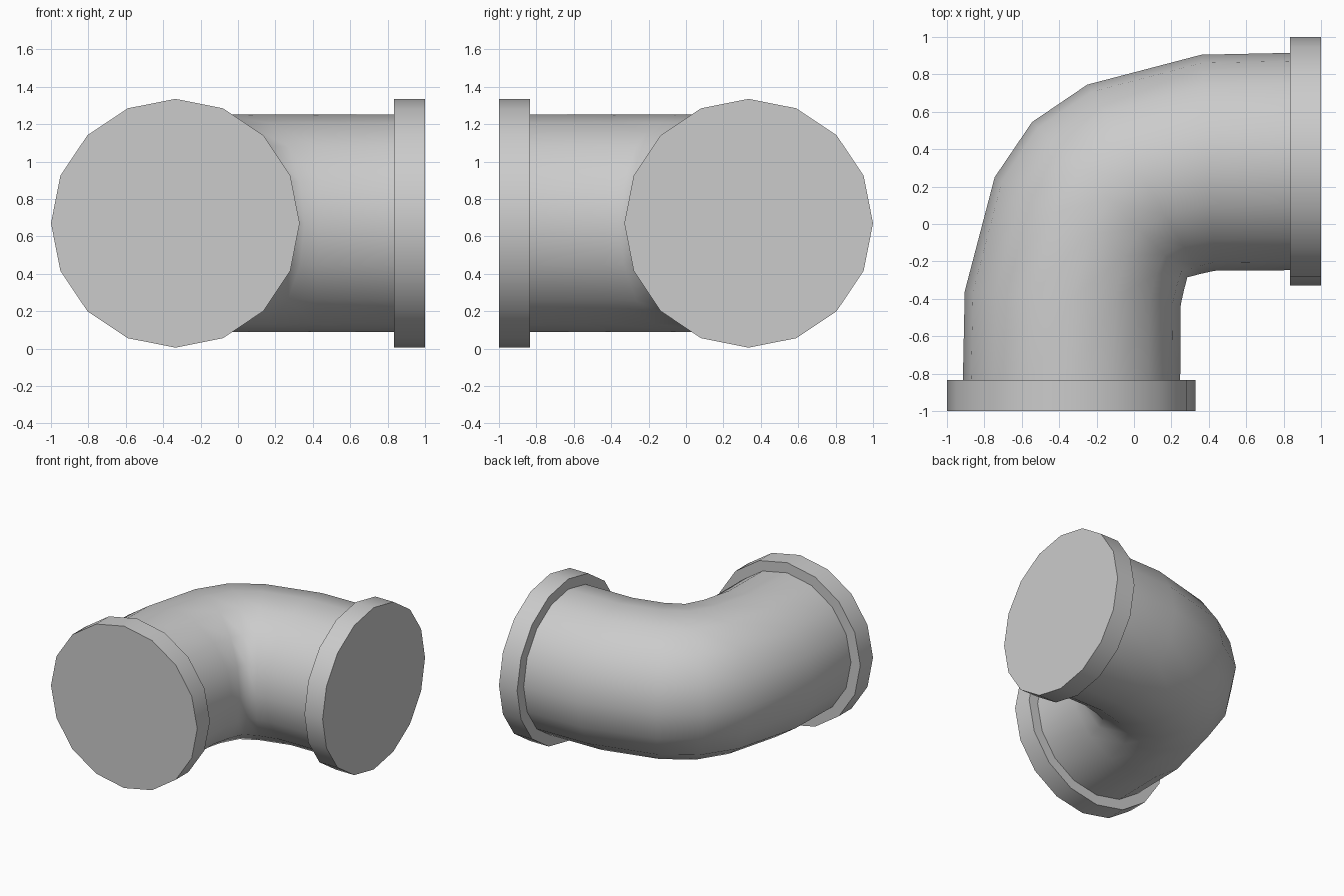
import bpy
import bmesh
import math
from mathutils import Vector

cube = bpy.data.objects.get("Cube")
if cube:
    bpy.data.objects.remove(cube, do_unlink=True)

SIDES = 16
AXIS = 0.335      # offset of each pipe mouth from the centre lines
HEIGHT = 0.67     # height of the pipe axis
COLLAR_R = 0.665
COLLAR_DEPTH = 0.165

grey = bpy.data.materials.new("light grey")
grey.use_nodes = True
grey.diffuse_color = (0.6, 0.6, 0.6, 1)
grey.node_tree.nodes["Principled BSDF"].inputs["Base Color"].default_value = (0.6, 0.6, 0.6, 1)


# Curved pipe: rings spanning from the outer to the inner side of the bend
half = [
    ((-0.915, -0.84), (0.247, -0.84)),
    ((-0.905, -0.36), (0.25, -0.43)),
    ((-0.745, 0.25), (0.267, -0.355)),
]
middle = ((-0.545, 0.545), (0.285, -0.285))
mirrored = [((-oy, -ox), (-iy, -ix)) for (ox, oy), (ix, iy) in reversed(half)]

bm = bmesh.new()
rings = []
for outer, inner in half + [middle] + mirrored:
    o, i = Vector((*outer, HEIGHT)), Vector((*inner, HEIGHT))
    centre, arm = (o + i) / 2, (o - i) / 2
    ring = []
    for k in range(SIDES):
        a = math.tau * k / SIDES
        up = Vector((0, 0, 0.581 * math.sin(a)))
        ring.append(bm.verts.new(centre + arm * math.cos(a) + up))
    rings.append(ring)
for a, b in zip(rings, rings[1:]):
    for k in range(SIDES):
        n = (k + 1) % SIDES
        bm.faces.new((a[k], a[n], b[n], b[k])).smooth = True
bmesh.ops.recalc_face_normals(bm, faces=bm.faces)
mesh = bpy.data.meshes.new("elbow_pipe")
bm.to_mesh(mesh)
bm.free()
mesh.materials.append(grey)
bpy.context.collection.objects.link(bpy.data.objects.new("elbow_pipe", mesh))


# Capped collar at each mouth
def collar(name, location, rotation):
    bpy.ops.mesh.primitive_cylinder_add(
        vertices=SIDES, radius=COLLAR_R, depth=COLLAR_DEPTH,
        location=location, rotation=rotation)
    obj = bpy.context.object
    obj.name = name
    obj.data.materials.append(grey)
    bpy.ops.object.shade_smooth_by_angle(angle=math.radians(30))


mid = 1 - COLLAR_DEPTH / 2
collar("front_collar", (-AXIS, -mid, HEIGHT), (math.pi / 2, 0, 0))
collar("left_collar", (mid, AXIS, HEIGHT), (0, math.pi / 2, 0))
